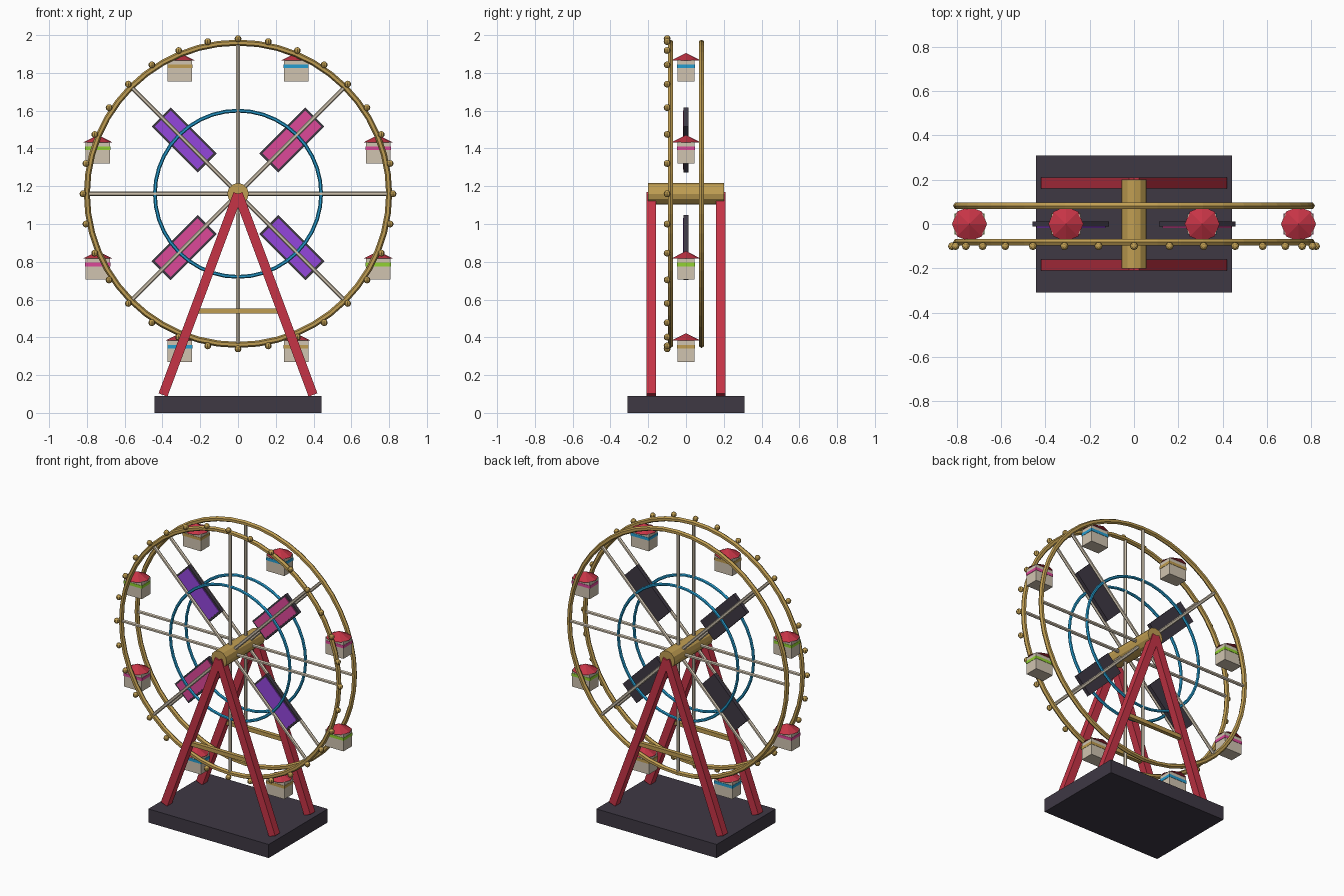
import bpy
import math
from mathutils import Vector, Matrix

if "Cube" in bpy.data.objects:
    bpy.data.objects.remove(bpy.data.objects["Cube"])

HUB_Z = 1.16      # wheel centre height
RIM_R = 0.80      # wheel radius
SIDE_Y = 0.082    # offset of the two wheel sides


def material(name, r, g, b):
    m = bpy.data.materials.new(name)
    lin = [((c / 255 + 0.055) / 1.055) ** 2.4 for c in (r, g, b)]
    m.diffuse_color = (*lin, 1)
    m.use_nodes = True
    m.node_tree.nodes["Principled BSDF"].inputs["Base Color"].default_value = m.diffuse_color
    return m


RED = material("red paint", 198, 52, 70)
GOLD = material("gold", 192, 158, 82)
DARK = material("charcoal", 62, 56, 68)
CREAM = material("cream", 208, 196, 176)
BLUE = material("blue", 38, 158, 208)
PINK = material("pink", 220, 72, 152)
PURPLE = material("purple", 148, 70, 220)
GREEN = material("green", 146, 210, 50)


def finish(name, mat):
    ob = bpy.context.object
    ob.name = name
    ob.data.materials.append(mat)
    return ob


def box(name, mat, loc, size, angle=0):
    """Box, turned in the xz plane so its x axis points along angle."""
    bpy.ops.mesh.primitive_cube_add(size=1)
    ob = finish(name, mat)
    ob.data.transform(Matrix.Diagonal((*size, 1)))
    ob.rotation_euler = (0, -angle, 0)
    ob.location = loc
    return ob


def rod(name, mat, a, b, radius, sides):
    a, b = Vector(a), Vector(b)
    bpy.ops.mesh.primitive_cylinder_add(vertices=sides, radius=radius,
                                        depth=(b - a).length)
    ob = finish(name, mat)
    ob.rotation_euler = (b - a).to_track_quat('Z', 'Y').to_euler()
    ob.location = (a + b) / 2
    return ob


def ring(name, mat, y, radius, thickness, segments):
    bpy.ops.mesh.primitive_torus_add(
        major_radius=radius, minor_radius=thickness, major_segments=segments,
        minor_segments=6, location=(0, y, HUB_Z), rotation=(math.pi / 2, 0, 0))
    return finish(name, mat)


def on_wheel(radius, angle, y=0):
    return Vector((radius * math.cos(angle), y, HUB_Z + radius * math.sin(angle)))


# Base and axle
box("base", DARK, (0, 0, 0.045), (0.885, 0.62, 0.09))
rod("axle", GOLD, (0, -0.2, HUB_Z), (0, 0.2, HUB_Z), 0.057, 12)

# A-frame supports with a cross bar on each side
for y in (-0.185, 0.185):
    for sx in (-1, 1):
        top, foot = Vector((0, y, HUB_Z)), Vector((sx * 0.397, y, 0.095))
        d = foot - top
        box("support_leg", RED, (top + foot) / 2, (d.length, 0.05, 0.05),
            math.atan2(d.z, d.x))
    box("cross_bar", GOLD, (0, y, 0.54), (0.46, 0.026, 0.026))

# Two wheel sides: rim, inner ring, spokes
for y in (-SIDE_Y, SIDE_Y):
    ring("rim", GOLD, y, RIM_R, 0.016, 48)
    ring("inner_ring", BLUE, y, 0.44, 0.01, 40)
    for i in range(8):
        a = i * math.pi / 4
        rod("spoke", CREAM, (0, y, HUB_Z), on_wheel(RIM_R, a, y), 0.011, 6)

# Bulbs around the front rim
for i in range(32):
    bpy.ops.mesh.primitive_uv_sphere_add(
        segments=8, ring_count=6, radius=0.018,
        location=on_wheel(0.821, i * math.pi / 16, -0.1))
    finish("bulb", GOLD)

# Diagonal display panels with coloured front faces
for i in range(4):
    a = math.pi / 4 + i * math.pi / 2
    box("panel_frame", DARK, on_wheel(0.403, a), (0.345, 0.024, 0.143), a)
    box("panel_face", (PINK, PURPLE)[i % 2], on_wheel(0.403, a, -0.0135),
        (0.32, 0.007, 0.12), a)

# Hanging cabins: body, coloured band, pointed roof
for i in range(8):
    p = on_wheel(RIM_R + 0.003, math.pi / 8 + i * math.pi / 4)
    box("cabin_body", CREAM, p + Vector((0, 0, -0.091)), (0.13, 0.09, 0.113))
    box("cabin_band", (PINK, BLUE, GOLD, GREEN)[i % 4],
        p + Vector((0, 0, -0.067)), (0.134, 0.094, 0.019))
    bpy.ops.mesh.primitive_cone_add(vertices=8, radius1=0.079, radius2=0,
                                    depth=0.04, location=p + Vector((0, 0, -0.016)))
    finish("cabin_roof", RED)
